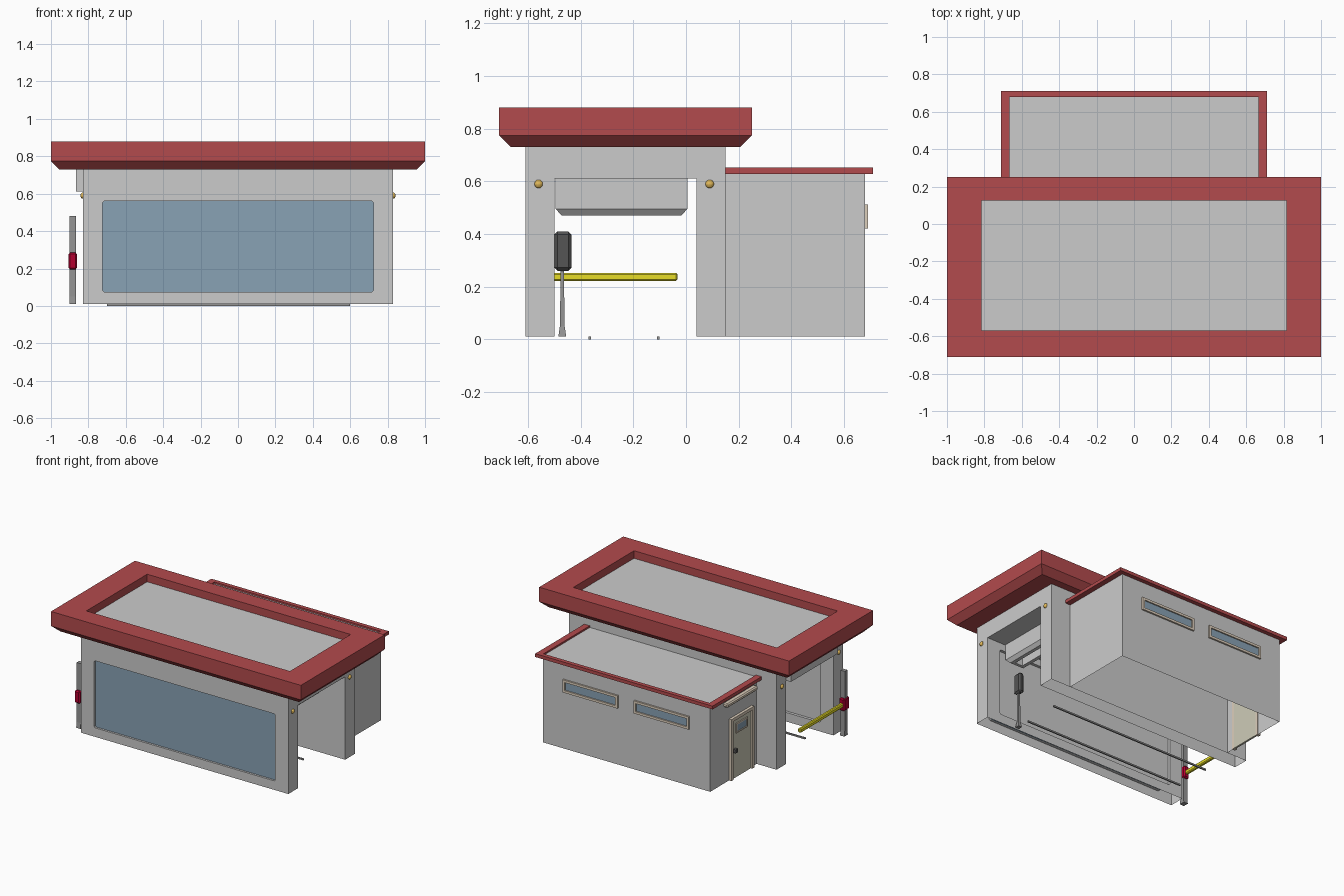
import bpy, bmesh
from mathutils import Vector

if "Cube" in bpy.data.objects:
    bpy.data.objects.remove(bpy.data.objects["Cube"])


def mat(name, r, g, b):
    m = bpy.data.materials.new(name)
    m.diffuse_color = (r, g, b, 1)
    m.use_nodes = True
    m.node_tree.nodes["Principled BSDF"].inputs["Base Color"].default_value = m.diffuse_color
    return m


RED = mat("roof_red", .45, .07, .075)
GLASS = mat("blue_glass", .25, .36, .46)
GOLD = mat("lamp_gold", .75, .48, .1)
YELLOW = mat("arm_yellow", .8, .72, .02)
CRIMSON = mat("barrier_red", .45, .0, .03)
DARK = mat("dark_metal", .09, .09, .09)
MID = mat("mid_metal", .3, .3, .3)
BEIGE = mat("beige_trim", .72, .62, .5)
DOOR = mat("door_paint", .62, .6, .48)


def finish(name, bm, m=None):
    bmesh.ops.recalc_face_normals(bm, faces=bm.faces)
    me = bpy.data.meshes.new(name)
    bm.to_mesh(me)
    bm.free()
    ob = bpy.data.objects.new(name, me)
    bpy.context.collection.objects.link(ob)
    if m:
        me.materials.append(m)
    return ob


def box(name, lo, hi, m=None, bevel=0, axis=None):
    """Box between two corners; bevel all edges, or only those along one axis."""
    bm = bmesh.new()
    bmesh.ops.create_cube(bm, size=1)
    for v in bm.verts:
        v.co = Vector([(a + b) / 2 + c * (b - a) for a, b, c in zip(lo, hi, v.co)])
    if bevel:
        es = [e for e in bm.edges if axis is None or
              abs((e.verts[0].co - e.verts[1].co).normalized()[axis]) > .9]
        bmesh.ops.bevel(bm, geom=es, offset=bevel, segments=1, affect='EDGES')
    return finish(name, bm, m)


def rings(name, rects, m=None, cap0=True, cap1=True):
    """Skin a stack of rectangles (x0, x1, y0, y1, z)."""
    bm = bmesh.new()
    loops = [[bm.verts.new(p) for p in ((a, c, z), (b, c, z), (b, d, z), (a, d, z))]
             for a, b, c, d, z in rects]
    for l, n in zip(loops, loops[1:]):
        for i in range(4):
            j = (i + 1) % 4
            bm.faces.new((l[i], l[j], n[j], n[i]))
    if cap0:
        bm.faces.new(loops[0])
    if cap1:
        bm.faces.new(loops[-1])
    return finish(name, bm, m)


def extrude(name, pts, x0, x1, m=None):
    """Extrude a yz profile along x."""
    bm = bmesh.new()
    f = bm.faces.new([bm.verts.new((x0, y, z)) for y, z in pts])
    r = bmesh.ops.extrude_face_region(bm, geom=[f])
    for v in r['geom']:
        if isinstance(v, bmesh.types.BMVert):
            v.co.x = x1
    return finish(name, bm, m)


def cut(ob, cutter):
    md = ob.modifiers.new("cut", 'BOOLEAN')
    md.object, md.operation, md.solver = cutter, 'DIFFERENCE', 'EXACT'
    me = bpy.data.meshes.new_from_object(
        ob.evaluated_get(bpy.context.evaluated_depsgraph_get()))
    ob.modifiers.clear()
    ob.data = me
    bpy.data.objects.remove(cutter)


def open_bottom(ob):
    bm = bmesh.new()
    bm.from_mesh(ob.data)
    bm.normal_update()
    low = [f for f in bm.faces if f.normal.z < -.9 and f.calc_center_median().z < .02]
    bmesh.ops.delete(bm, geom=low, context='FACES')
    bm.to_mesh(ob.data)
    bm.free()


# Drive-through bay: inverted U, window recessed on both sides of the front wall
bay = extrude("wash_bay", [(-.61, .01), (-.61, .73), (.15, .73), (.15, .01),
                           (.04, .01), (.04, .61), (-.5, .61), (-.5, .01)], -.83, .83)
for y0, y1 in ((-.65, -.59), (-.52, -.47)):
    cut(bay, box("window_cutter", (-.725, y0, .075), (.725, y1, .56), None, .008, 1))
open_bottom(bay)
box("front_window", (-.725, -.595, .075), (.725, -.588, .56), GLASS, .008, 1)

# Main roof with chamfered underside and sunken deck
rings("main_roof_rim", [(-.815, .815, -.57, .125, .73), (-.955, .955, -.665, .205, .73),
                        (-1, 1, -.71, .25, .775), (-1, 1, -.71, .25, .88),
                        (-.815, .815, -.57, .125, .88), (-.815, .815, -.57, .125, .82)],
      RED, False, False)
box("main_roof_deck", (-.815, -.57, .731), (.815, .125, .825))

# Rear service room
room = box("service_room", (-.67, .15, .01), (.67, .68, .64))
open_bottom(room)
box("service_roof_back_trim", (-.71, .68, .628), (.71, .71, .652), RED)
for s, n in ((-1, "left"), (1, "right")):
    a, b = sorted((s * .665, s * .71))
    box(f"service_roof_{n}_trim", (a, .15, .628), (b, .685, .652), RED)


def frame(name, lo, hi, t, axis, m, bottom=True):
    """Rectangular frame in the xz (axis 0) or yz (axis 1) plane."""
    parts = [("left", 0, 0), ("right", 0, 1), ("top", 2, 1)] + ([("bottom", 2, 0)] if bottom else [])
    for n, ax, end in parts:
        ax = axis if ax == 0 else 2
        l, h = list(lo), list(hi)
        if end:
            l[ax] = h[ax] - t
        else:
            h[ax] = l[ax] + t
        box(f"{name}_{n}", l, h, m)


# Rear windows
for n, a, b in (("a", .065, .505), ("b", -.505, -.065)):
    frame(f"rear_window_{n}", (a, .67, .42), (b, .692, .512), .017, 0, BEIGE)
    box(f"rear_window_glass_{n}", (a + .015, .675, .435), (b - .015, .683, .497), GLASS)

# Side door with frame, small pane, handle and overhead lamp
frame("door_frame", (-.69, .205, .01), (-.665, .465, .455), .022, 1, BEIGE, False)
box("side_door", (-.678, .227, .01), (-.664, .443, .433), DOOR)
frame("door_pane_frame", (-.686, .27, .33), (-.675, .40, .40), .01, 1, BEIGE)
box("door_pane", (-.682, .28, .34), (-.675, .39, .39), GLASS)
box("door_handle", (-.70, .405, .20), (-.676, .43, .225), DARK)
box("door_canopy", (-.705, .18, .565), (-.665, .53, .595), BEIGE, .008)

# Wall lamps at both ends
for s, n in ((-1, "left"), (1, "right")):
    for y, k in ((-.56, "front"), (.09, "rear")):
        bm = bmesh.new()
        bmesh.ops.create_uvsphere(bm, u_segments=12, v_segments=8, radius=.016)
        for v in bm.verts:
            v.co = Vector((v.co.x * .8 + s * .83, v.co.y + y, v.co.z + .59))
        finish(f"lamp_{n}_{k}", bm, GOLD)

# Entrance lintel box and guide rails
box("entrance_lintel", (-.867, -.5, .613), (-.828, .04, .735))
for y, n in ((-.365, "front"), (-.105, "rear")):
    box(f"guide_rail_{n}", (-.7, y - .005, 0), (.6, y + .005, .011), MID)

# Dryer duct under the ceiling, with a slot underneath
rings("dryer_duct", [(.53, .68, -.495, .005, .612), (.53, .68, -.495, .005, .495),
                     (.55, .66, -.472, -.018, .47), (.575, .635, -.45, -.04, .47),
                     (.575, .635, -.45, -.04, .53)])

# Control terminal inside the bay
rings("terminal_post", [(.575, .605, -.485, -.455, .01), (.582, .598, -.479, -.461, .05),
                        (.583, .597, -.476, -.464, .27)], MID)
box("terminal_head", (.57, -.5, .26), (.61, -.435, .41), DARK, .012)

# Barrier at the entrance
rings("barrier_post", [(-.9, -.866, -.565, -.525, .01), (-.9, -.866, -.56, -.53, .05),
                       (-.9, -.866, -.56, -.53, .48)], MID)
box("barrier_hub", (-.905, -.58, .195), (-.862, -.515, .285), CRIMSON, .008)
box("barrier_arm", (-.897, -.55, .222), (-.872, -.032, .252), YELLOW, .006)
